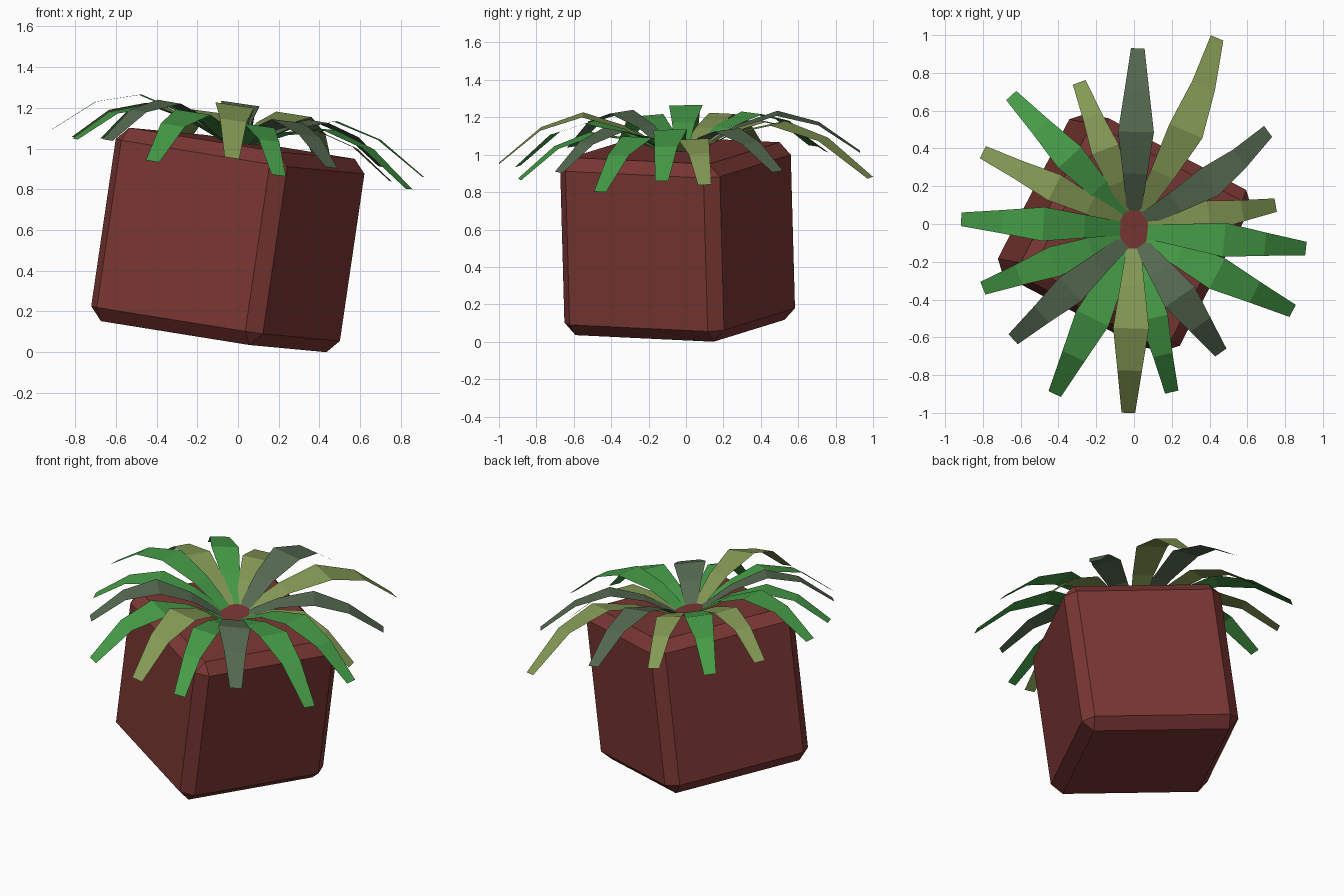
import bpy, bmesh
from mathutils import Vector, Matrix

if "Cube" in bpy.data.objects:
    bpy.data.objects.remove(bpy.data.objects["Cube"])


def material(name, rgb):
    m = bpy.data.materials.new(name)
    m.diffuse_color = (*rgb, 1)
    m.use_nodes = True
    m.node_tree.nodes["Principled BSDF"].inputs["Base Color"].default_value = m.diffuse_color
    return m


def add_object(name, bm, mat):
    mesh = bpy.data.meshes.new(name)
    bm.to_mesh(mesh)
    bm.free()
    mesh.materials.append(mat)
    ob = bpy.data.objects.new(name, mesh)
    bpy.context.collection.objects.link(ob)
    return ob


terracotta = material("terracotta", (0.195, 0.038, 0.033))
leaf_mats = {
    "g": material("bright_green", (0.06, 0.33, 0.063)),
    "o": material("olive_green", (0.23, 0.32, 0.09)),
    "d": material("grey_green", (0.09, 0.14, 0.08)),
}

# Pot: tilted cube with single-step chamfers
up = Vector((0.145, -0.027, 0.989)).normalized()
side = Vector((0.878, -0.457, -0.144))
back = up.cross(side).normalized()
side = back.cross(up)
rot = Matrix((side, back, up)).transposed().to_4x4()

bm = bmesh.new()
bmesh.ops.create_cube(bm, size=0.96)
bmesh.ops.bevel(bm, geom=bm.edges[:], offset=0.065, offset_type='OFFSET',
                segments=1, affect='EDGES')
bm.transform(Matrix.Translation((-0.05, -0.045, 0.555)) @ rot)
low = min(v.co.z for v in bm.verts)
bm.transform(Matrix.Translation((0, 0, -low)))
add_object("pot", bm, terracotta)

# Leaves: (tip x, tip y, tip height, arch height, width scale, sideways bend, colour)
# heights are measured above the tilted pot top
LEAVES = [
    (0.02, 0.93, -0.03, 0.185, 1.0, 0, "d"),
    (0.44, 0.985, -0.11, 0.17, 1.0, 0.05, "o"),
    (0.71, 0.49, -0.025, 0.16, 0.9, 0.04, "d"),
    (0.75, 0.10, -0.08, 0.115, 0.87, 0, "o"),
    (0.91, -0.13, -0.03, 0.18, 0.95, 0, "g"),
    (0.84, -0.46, -0.09, 0.14, 0.95, 0, "g"),
    (0.46, -0.68, -0.035, 0.155, 1.0, 0, "d"),
    (0.20, -0.89, -0.105, 0.115, 0.8, 0, "g"),
    (-0.03, -1.0, -0.05, 0.20, 1.0, 0, "o"),
    (-0.42, -0.90, -0.125, 0.135, 1.0, 0, "g"),
    (-0.64, -0.61, -0.06, 0.165, 0.9, 0, "d"),
    (-0.80, -0.34, -0.085, 0.13, 0.87, 0, "g"),
    (-0.915, 0.025, -0.065, 0.17, 0.95, 0, "g"),
    (-0.80, 0.38, -0.095, 0.13, 0.8, 0, "o"),
    (-0.65, 0.68, -0.09, 0.14, 0.87, 0, "g"),
    (-0.29, 0.75, -0.07, 0.125, 0.8, 0, "o"),
]
WIDTHS = (0.07, 0.13, 0.19, 0.13, 0.072)
BEND = (0, 0.6, 1, 0.75, 0)
centre = Vector((0.0, -0.03))


def leaf(name, tip_x, tip_y, drop, arch, scale, bend, mat):
    tip = Vector((tip_x, tip_y))
    out = (tip - centre).normalized()
    across = Vector((-out.y, out.x))
    base = centre + Vector((out.x * 0.045, out.y * 0.075))
    heights = (-0.01, 0.64 * arch, arch, arch + 0.28 * (drop - arch), drop)
    bm = bmesh.new()
    rows = []
    for i, (w, h) in enumerate(zip(WIDTHS, heights)):
        mid = base.lerp(tip, i / 4) - across * bend * BEND[i]
        width = w * (scale if 0 < i < 4 else 1)
        row = []
        for s in (-0.5, 0.5):
            p = mid + across * width * s
            z = 1.025 + h - 0.145 * p.x + 0.026 * p.y
            row.append(bm.verts.new((p.x, p.y, z)))
        rows.append(row)
    for a, b in zip(rows, rows[1:]):
        bm.faces.new((a[0], b[0], b[1], a[1]))
    add_object(name, bm, mat)


for n, (*shape, col) in enumerate(LEAVES, 1):
    leaf(f"leaf_{n:02d}", *shape, leaf_mats[col])
